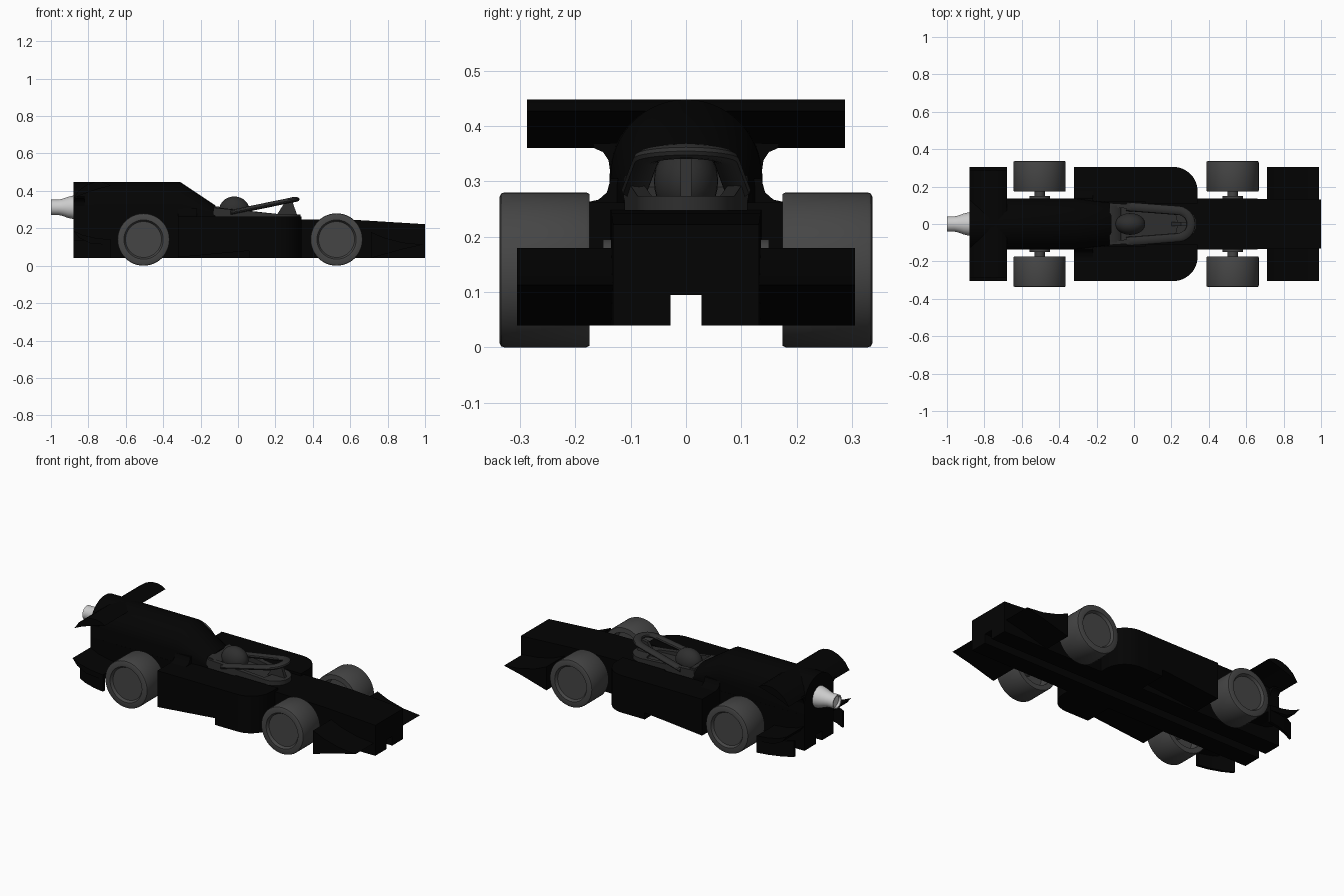
import bpy, bmesh
from math import sin, cos, pi, radians

if "Cube" in bpy.data.objects:
    bpy.data.objects.remove(bpy.data.objects["Cube"])


def material(name, v):
    m = bpy.data.materials.new(name)
    m.diffuse_color = (v, v, v, 1)
    m.use_nodes = True
    m.node_tree.nodes["Principled BSDF"].inputs["Base Color"].default_value = m.diffuse_color
    return m


BLACK = material("black_paint", 0.001)
RUBBER = material("wheel_grey", 0.06)
TRIM = material("trim_grey", 0.028)
SILVER = material("silver", 0.7)


def finish(bm, name, mat, mirror=False, angle=35):
    bmesh.ops.recalc_face_normals(bm, faces=bm.faces)
    me = bpy.data.meshes.new(name)
    bm.to_mesh(me)
    bm.free()
    ob = bpy.data.objects.new(name, me)
    bpy.context.collection.objects.link(ob)
    me.materials.append(mat)
    if mirror:
        mod = ob.modifiers.new("mirror", "MIRROR")
        mod.use_axis = (False, True, False)
    bpy.ops.object.select_all(action="DESELECT")
    ob.select_set(True)
    bpy.context.view_layer.objects.active = ob
    bpy.ops.object.shade_smooth_by_angle(angle=radians(angle))
    return ob


def loft(name, sections, mat, mirror=False, caps=True):
    """Skin a row of closed sections that have equal point counts."""
    bm = bmesh.new()
    rings = [[bm.verts.new(p) for p in s] for s in sections]
    n = len(rings[0])
    for a, b in zip(rings, rings[1:]):
        for i in range(n):
            bm.faces.new((a[i], a[(i + 1) % n], b[(i + 1) % n], b[i]))
    if caps:
        bm.faces.new(rings[0])
        bm.faces.new(rings[-1])
    return finish(bm, name, mat, mirror)


def side_prism(name, xz, y0, y1, mat, mirror=False):
    return loft(name, [[(x, y, z) for x, z in xz] for y in (y0, y1)], mat, mirror)


def long_prism(name, yz, x0, x1, mat, mirror=False):
    return loft(name, [[(x, y, z) for y, z in yz] for x in (x0, x1)], mat, mirror)


def flat_prism(name, xy, z0, z1, mat, mirror=False):
    return loft(name, [[(x, y, z) for x, y in xy] for z in (z0, z1)], mat, mirror)


def lathe(name, profile, place, mat, mirror=False, n=48):
    """Turn (radius, along) points; place(along, u, v) gives the position."""
    secs = [[place(a, r * cos(2 * pi * i / n), r * sin(2 * pi * i / n))
             for i in range(n)] for r, a in profile]
    return loft(name, secs, mat, mirror)


# Main body with the tether groove underneath
def body_section(x, top, w):
    return [(x, y, z) for y, z in ((-w, .04), (-.028, .04), (-.028, .095), (.028, .095),
                                   (.028, .04), (w, .04), (w, top), (-w, top))]


loft("body", [body_section(*s) for s in ((-.88, .25, .138), (.34, .248, .136),
                                         (.66, .243, .135), (1, .222, .132))], BLACK)


# Round engine cover sloping down to the cockpit
def arch(x, top, w, h, n=32):
    pts = [(x, w * cos(pi * i / n), top - h + h * sin(pi * i / n)) for i in range(n + 1)]
    return pts + [(x, -w, .2), (x, w, .2)]


loft("engine_cover", [arch(-.88, .448, .138, .138), arch(-.31, .448, .136, .138),
                      arch(-.12, .322, .112, .06)], BLACK)

# Side pods: rear half with a rising floor, front half with a rounded corner
side_prism("side_pod_rear", [(-.32, .045), (.06, .08), (.06, .262), (-.32, .262)],
           .12, .305, BLACK, True)
corner = [(.21 + .13 * cos(t * pi / 24), .175 + .13 * sin(t * pi / 24)) for t in range(13)]
flat_prism("side_pod_front", [(.06, .11), (.34, .11)] + corner + [(.06, .305)],
           .04, .262, BLACK, True)
long_prism("pod_fillet", [(.1, .255), (.18, .262), (.158, .267), (.143, .28), (.136, .305),
                          (.1, .305)], -.32, -.22, BLACK, True)

# Front wing, wedge with hollow top and bottom
side_prism("front_wing", [(.71, .04), (.71, .18), (.78, .15), (.88, .124), (.99, .113),
                          (.88, .088), (.78, .06)], .125, .305, BLACK, True)

# Rear wing, crescent blade with a fillet to the cover
side_prism("rear_wing", [(-.68, .427), (-.705, .441), (-.735, .448), (-.77, .446), (-.81, .432),
                         (-.85, .403), (-.88, .36), (-.84, .378), (-.79, .396), (-.74, .412)],
           -.287, .287, BLACK)
long_prism("wing_fillet", [(.1, .37), (.168, .368), (.166, .36), (.15, .353), (.14, .338),
                           (.136, .31), (.1, .31)], -.875, -.82, BLACK, True)

# Low rear fins: upturned blade above a curved vane that turns in towards the tail
side_prism("rear_fin_blade", [(-.68, .11), (-.68, .14), (-.76, .148), (-.83, .164), (-.88, .187),
                              (-.85, .15), (-.79, .12)], .12, .305, BLACK, True)
flat_prism("rear_fin_vane", [(-.68, .305), (-.75, .292), (-.82, .268), (-.88, .236),
                             (-.88, .222), (-.82, .252), (-.75, .275), (-.68, .287)],
           .04, .135, BLACK, True)

# Wheels, hubs and axles
tyre = [(.001, .322), (.096, .322), (.105, .337), (.132, .337), (.138, .334), (.14, .328),
        (.14, .18), (.137, .174), (.108, .174), (.102, .25), (.001, .25)]
axle = [(.001, .1), (.055, .1), (.055, .15), (.028, .15), (.028, .26), (.001, .26)]
for end, wx in (("front", .527), ("rear", -.505)):
    def around_y(a, u, v, wx=wx):
        return (wx + u, a, .14 + v)
    lathe(end + "_wheel", tyre, around_y, RUBBER, True)
    lathe(end + "_axle", axle, around_y, RUBBER, True, 24)

# Gas cartridge nozzle at the tail
lathe("nozzle", [(.001, -.84), (.065, -.84), (.064, -.875), (.056, -.91), (.045, -.94),
                 (.041, -.96), (.041, -1), (.034, -1), (.034, -.985), (.001, -.985)],
      lambda a, u, v: (a, u, .312 + v), SILVER, n=32)

# Cockpit floor and raised rim around the opening
steps = range(-6, 7)
outer = [(.24 + .095 * cos(t * pi / 12), .088 * sin(t * pi / 12)) for t in steps] \
    + [(-.13, .112), (-.13, -.112)]
inner = [(.21 + .02 * cos(t * pi / 12), .062 * sin(t * pi / 12)) for t in steps] \
    + [(-.1, .088), (-.1, -.088)]
flat_prism("cockpit_floor", outer, .24, .262, TRIM)


def rim_height(x):
    return .31 if x < 0 else .274


loft("cockpit_rim", [[(x, y, .26) for x, y in outer],
                     [(x, y, rim_height(x)) for x, y in outer],
                     [(x, y, rim_height(x)) for x, y in inner],
                     [(x, y, .26) for x, y in inner]], TRIM, caps=False)

# Headrest, helmet and centre pillar
side_prism("headrest", [(-.13, .25), (-.13, .318), (-.1, .315), (-.07, .29), (-.07, .25)],
           -.1, .1, TRIM)
bm = bmesh.new()
bmesh.ops.create_uvsphere(bm, u_segments=32, v_segments=16, radius=1)
for v in bm.verts:
    v.co = (v.co.x * .08 - .02, v.co.y * .058, v.co.z * .07 + .3)
finish(bm, "helmet", TRIM, angle=60)
side_prism("halo_pillar", [(.2, .26), (.25, .338), (.29, .345), (.32, .26)], -.01, .01, TRIM)

# Halo bar: wide oval section swept along a U-shaped rising path
arc = [(.235 + .07 * cos(t * pi / 16), .072 * sin(t * pi / 16)) for t in range(-8, 9)]
path = [(-.04, -.093)] + arc + [(-.04, .093)]
secs = []
for i, (x, y) in enumerate(path):
    a, b = path[max(i - 1, 0)], path[min(i + 1, len(path) - 1)]
    dx, dy = b[0] - a[0], b[1] - a[1]
    d = (dx * dx + dy * dy) ** .5
    z = .284 + (x + .04) * .205
    secs.append([(x + dy / d * .024 * cos(k * pi / 6), y - dx / d * .024 * cos(k * pi / 6),
                  z + .014 * sin(k * pi / 6)) for k in range(12)])
loft("halo", secs, TRIM)
